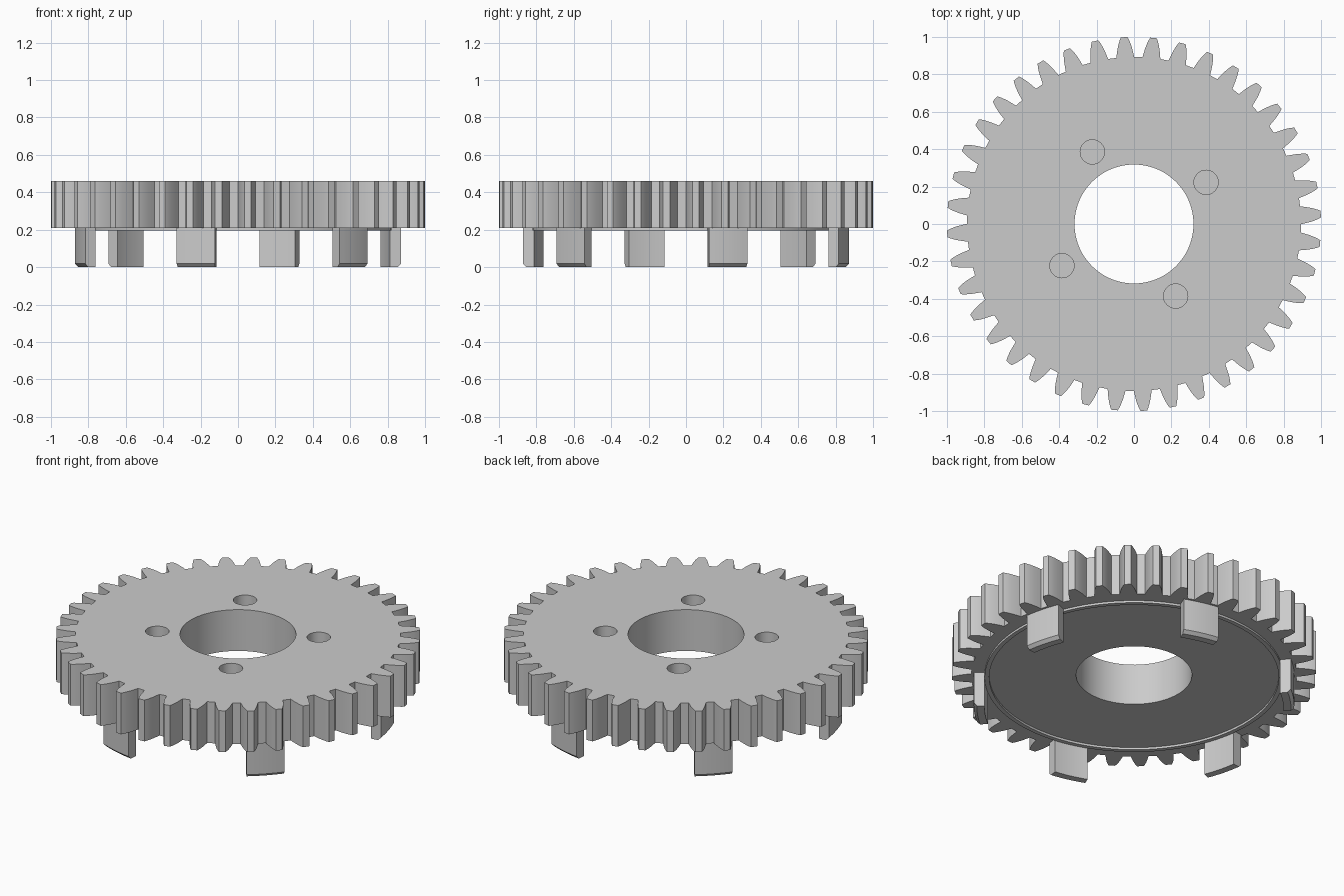
import bpy, bmesh
from math import cos, sin, pi, radians

if "Cube" in bpy.data.objects:
    bpy.data.objects.remove(bpy.data.objects["Cube"], do_unlink=True)

grey = bpy.data.materials.new("plain_grey")
grey.use_nodes = True
grey.diffuse_color = (0.6, 0.6, 0.6, 1)
grey.node_tree.nodes["Principled BSDF"].inputs["Base Color"].default_value = (0.6, 0.6, 0.6, 1)


def polar(r, a):
    return (r * cos(a), r * sin(a))


def circle(r, n, centre=(0, 0)):
    return [(centre[0] + r * cos(2 * pi * i / n), centre[1] + r * sin(2 * pi * i / n)) for i in range(n)]


def finish(name, bm):
    bmesh.ops.recalc_face_normals(bm, faces=bm.faces)
    mesh = bpy.data.meshes.new(name)
    bm.to_mesh(mesh)
    bm.free()
    mesh.materials.append(grey)
    obj = bpy.data.objects.new(name, mesh)
    bpy.context.collection.objects.link(obj)
    return obj


def prism(name, outline, z0, z1):
    bm = bmesh.new()
    face = bm.faces.new([bm.verts.new((x, y, z0)) for x, y in outline])
    side = bmesh.ops.extrude_face_region(bm, geom=[face])
    verts = [g for g in side["geom"] if isinstance(g, bmesh.types.BMVert)]
    bmesh.ops.translate(bm, verts=verts, vec=(0, 0, z1 - z0))
    return finish(name, bm)


def sweep(name, section, start, end, steps, closed=False):
    """Sweep an (r, z) section around the z axis."""
    bm = bmesh.new()
    rings = []
    for i in range(steps if closed else steps + 1):
        a = start + (end - start) * i / steps
        rings.append([bm.verts.new((*polar(r, a), z)) for r, z in section])
    n = len(section)
    for i in range(steps):
        p, q = rings[i], rings[(i + 1) % len(rings)]
        for j in range(n):
            k = (j + 1) % n
            bm.faces.new((p[j], p[k], q[k], q[j]))
    if not closed:
        bm.faces.new(rings[0])
        bm.faces.new(rings[-1])
    return finish(name, bm)


def smooth(obj):
    bpy.ops.object.select_all(action="DESELECT")
    obj.select_set(True)
    bpy.context.view_layer.objects.active = obj
    bpy.ops.object.shade_smooth_by_angle(angle=radians(25))


def cut(obj, cutter):
    cutter.hide_render = True
    mod = obj.modifiers.new("cut", "BOOLEAN")
    mod.operation = "DIFFERENCE"
    mod.solver = "EXACT"
    mod.object = cutter
    bpy.context.view_layer.objects.active = obj
    bpy.ops.object.modifier_apply(modifier=mod.name)
    bpy.data.objects.remove(cutter, do_unlink=True)


# Toothed wheel: radius and half width up one tooth flank
TEETH = 40
BOTTOM, TOP = 0.21, 0.46
flank = [(0.893, 0.048), (0.915, 0.044), (0.94, 0.039), (0.965, 0.032), (0.985, 0.025), (1.0, 0.018)]
outline = []
for t in range(TEETH):
    mid = radians(3) + 2 * pi * t / TEETH
    outline += [polar(r, mid - w / r) for r, w in flank]
    outline += [polar(r, mid + w / r) for r, w in reversed(flank)]
wheel = prism("gear_wheel", outline, BOTTOM, TOP)

# Central bore and four blind screw holes
cut(wheel, prism("bore_cutter", circle(0.318, 96), 0, 1))
for i in range(4):
    centre = polar(0.445, radians(30) + i * pi / 2)
    cut(wheel, prism("hole_cutter", circle(0.065, 32, centre), TOP - 0.12, 1))
smooth(wheel)

# Thin raised lip on the underside
lip = [(0.795, 0.197), (0.82, 0.197), (0.82, 0.215), (0.795, 0.215)]
smooth(sweep("underside_lip", lip, 0, 2 * pi, 128, closed=True))

# Six curved feet with a bevelled outer bottom edge
foot = [(0.82, 0), (0.862, 0), (0.88, 0.018), (0.88, 0.215), (0.82, 0.215)]
for i in range(6):
    mid = radians(15 + 60 * i)
    half = radians(6.9)
    smooth(sweep(f"foot_{i + 1}", foot, mid - half, mid + half, 8))
